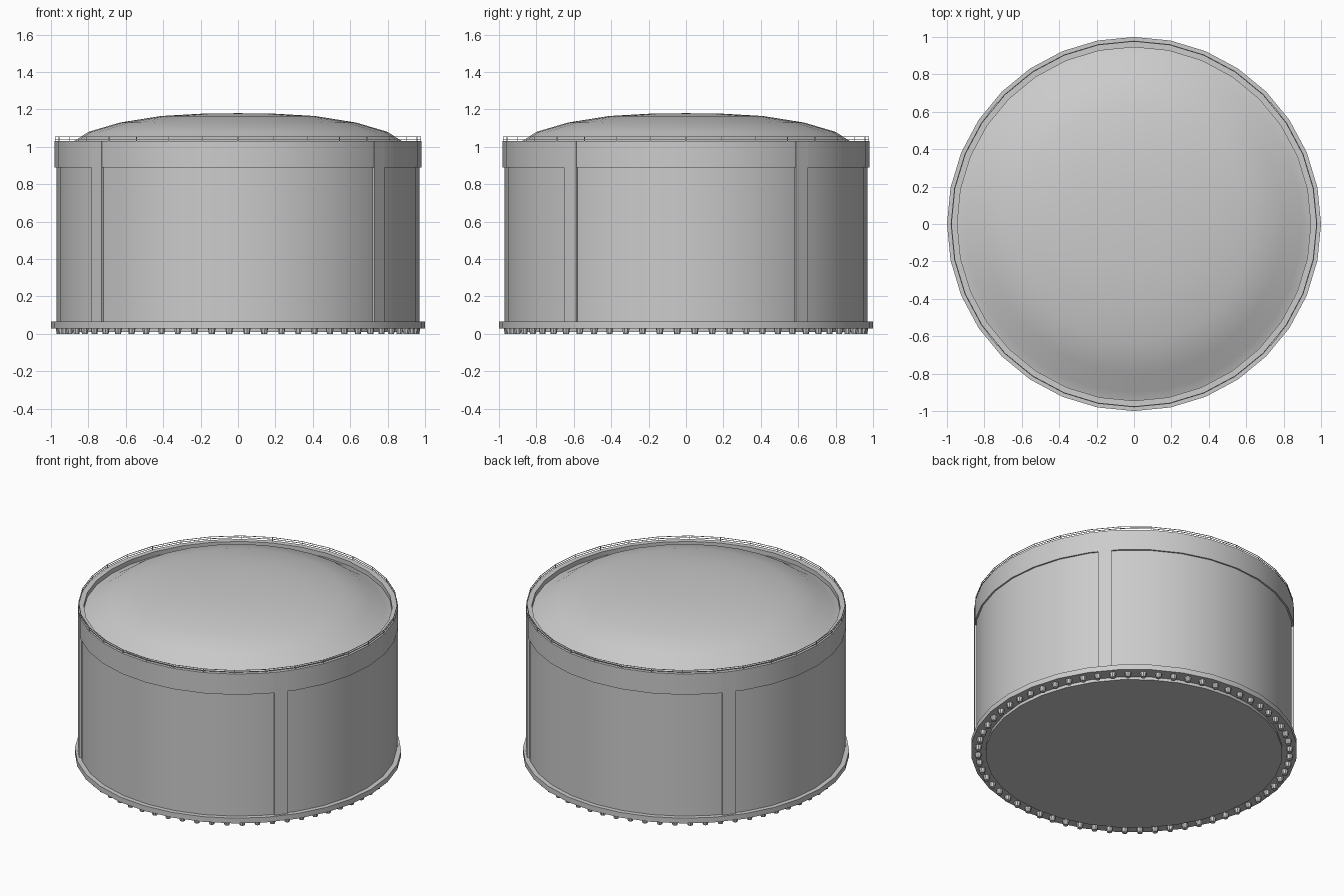
import bpy, bmesh, math
from mathutils import Matrix

if "Cube" in bpy.data.objects:
    bpy.data.objects.remove(bpy.data.objects["Cube"])

SIDES = 32


def finish(name, bm, smooth=True):
    bmesh.ops.recalc_face_normals(bm, faces=bm.faces[:])
    me = bpy.data.meshes.new(name)
    bm.to_mesh(me)
    bm.free()
    ob = bpy.data.objects.new(name, me)
    bpy.context.collection.objects.link(ob)
    if smooth:
        bpy.ops.object.select_all(action='DESELECT')
        ob.select_set(True)
        bpy.context.view_layer.objects.active = ob
        bpy.ops.object.shade_smooth_by_angle(angle=math.radians(30))
    return ob


def revolve(name, profile, closed=False):
    """Lathe (radius, z) points around z; radius 0 becomes a pole."""
    bm = bmesh.new()
    rings = []
    for r, z in profile:
        if r == 0:
            rings.append([bm.verts.new((0, 0, z))] * SIDES)
        else:
            rings.append([bm.verts.new((r * math.cos(2 * math.pi * i / SIDES),
                                        r * math.sin(2 * math.pi * i / SIDES), z))
                          for i in range(SIDES)])
    pairs = list(zip(rings, rings[1:]))
    if closed:
        pairs.append((rings[-1], rings[0]))
    for a, b in pairs:
        for i in range(SIDES):
            j = (i + 1) % SIDES
            bm.faces.new(list(dict.fromkeys((a[i], a[j], b[j], b[i]))))
    return finish(name, bm)


# Main shell, with the bottom plate standing slightly below the flange
revolve("tank_wall", [(0.97, 0.06), (0.97, 0.90)])
revolve("bottom_plate", [(0, 0.01), (0.91, 0.01), (0.91, 0.035)])

# Base flange and upper collar
revolve("base_flange", [(0.90, 0.03), (1.0, 0.03), (1.0, 0.065), (0.96, 0.065)], True)
revolve("upper_collar", [(0.965, 0.89), (0.98, 0.89), (0.98, 1.03),
                         (0.945, 1.03), (0.945, 0.995)])

# Shallow domed roof
revolve("dome_roof", [(0.945, 1.0), (0.90, 1.015), (0.80, 1.08), (0.63, 1.13),
                      (0.41, 1.165), (0.20, 1.177), (0, 1.18)])

# Thin guard wires around the rim
for name, z in (("lower_guard_wire", 1.041), ("upper_guard_wire", 1.053)):
    w = 0.0015
    revolve(name, [(0.976 - w, z - w), (0.976 + w, z - w),
                   (0.976 + w, z + w), (0.976 - w, z + w)], True)

# Guard posts
bm = bmesh.new()
for i in range(SIDES):
    m = (Matrix.Rotation(2 * math.pi * i / SIDES, 4, 'Z')
         @ Matrix.Translation((0.976, 0, 1.041)) @ Matrix.Diagonal((0.003, 0.003, 0.025, 1)))
    bmesh.ops.create_cube(bm, size=1, matrix=m)
finish("guard_posts", bm, False)

# Four vertical straps centred on wall facets
for i, deg in enumerate((39.375, 140.625, 219.375, 320.625)):
    bm = bmesh.new()
    m = (Matrix.Rotation(math.radians(deg), 4, 'Z')
         @ Matrix.Translation((0.968, 0, 0.547)) @ Matrix.Diagonal((0.022, 0.084, 0.965, 1)))
    bmesh.ops.create_cube(bm, size=1, matrix=m)
    finish(f"vertical_strap_{i + 1}", bm, False)

# Ring of bolts below the flange
bm = bmesh.new()
for i in range(64):
    m = (Matrix.Rotation(2 * math.pi * (i + 0.5) / 64, 4, 'Z')
         @ Matrix.Translation((0.955, 0, 0.016)))
    bmesh.ops.create_cone(bm, cap_ends=True, segments=8, radius1=0.016,
                          radius2=0.021, depth=0.032, matrix=m)
finish("flange_bolts", bm)
